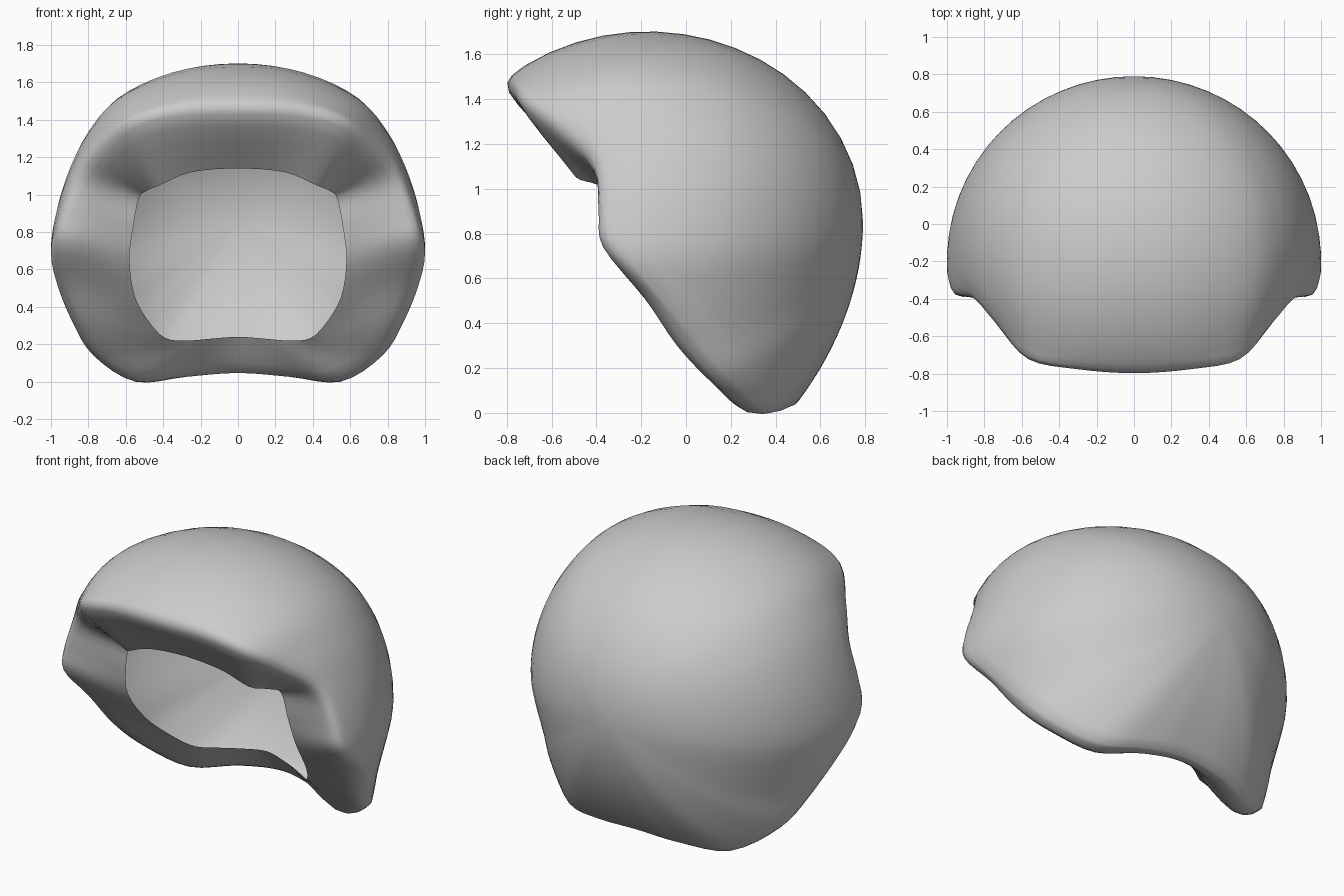
import bpy
import bmesh
import math
from mathutils import Vector

cube = bpy.data.objects.get("Cube")
if cube:
    bpy.data.objects.remove(cube, do_unlink=True)

# Half outlines of the opening, top centre to bottom centre, in hundredths
SHOULDER = [(0, -72, 155), (30, -70, 153), (58, -64, 144), (76, -47, 130),
            (87, -37, 113), (96, -31, 90), (100, -25, 69), (96, -10, 50),
            (88, 6, 31), (78, 20, 15), (56, 36, 1), (28, 47, 3), (0, 50, 5)]
CREST = [(0, -79, 143), (30, -77, 142), (55, -72, 136), (70, -55, 122),
         (80, -41, 108), (89, -39, 90), (92, -37, 74), (87, -19, 52),
         (80, -4, 30), (70, 12, 13), (50, 25, 2), (26, 37, 5), (0, 42, 7)]
LIP = [(0, -52, 114), (25, -52, 112), (42, -49, 105), (49, -40, 102),
       (53, -33, 98), (56, -31, 83), (58, -26, 65), (55, -12, 45),
       (46, 3, 30), (38, 12, 23), (27, 20, 22), (14, 25, 23), (0, 28, 24)]

CENTRE = Vector((0, -0.15, 0.85))
RADII = Vector((0.97, 0.94, 0.84))
BACK = Vector((0, 1, 0))
SHELL_ROWS = 16
STEPS = 4


def catmull(a, b, c, d, t):
    """Smooth point between b and c."""
    return 0.5 * (2 * b + (c - a) * t + (2 * a - 5 * b + 4 * c - d) * t ** 2
                  + (3 * b - a - 3 * c + d) * t ** 3)


def smooth_path(points, before, after):
    pts = [before] + points + [after]
    path = []
    for i in range(1, len(pts) - 2):
        path += [catmull(*pts[i - 1:i + 3], k / STEPS) for k in range(STEPS)]
    return path + [points[-1]]


def smooth_outline(table):
    """Smooth a half outline so that it meets its mirror image evenly."""
    pts = [Vector(p) / 100 for p in table]
    flip = Vector((-1, 1, 1))
    return smooth_path(pts, pts[1] * flip, pts[-2] * flip)


def ellipsoid_radius(d):
    return 1 / math.sqrt(sum((d[i] / RADII[i]) ** 2 for i in range(3)))


def meridian(shoulder, crest, lip):
    """Line from the back of the shell, over the rim and in to the lip."""
    offset = shoulder - CENTRE
    end = offset.normalized()
    ratio = offset.length / ellipsoid_radius(end)
    line = []
    for i in range(1, SHELL_ROWS):
        s = i / SHELL_ROWS
        d = BACK.slerp(end, s)
        line.append(CENTRE + d * ellipsoid_radius(d) * (1 + (ratio - 1) * s ** 2.1))
    rim = smooth_path([shoulder, crest, lip], line[-1], lip + (lip - crest) * 0.5)
    return line + rim


# Half shell with its rolled rim
bm = bmesh.new()
pole = bm.verts.new(CENTRE + BACK * RADII.y)
columns = [[bm.verts.new(p) for p in meridian(*trio)]
           for trio in zip(*map(smooth_outline, (SHOULDER, CREST, LIP)))]
for left, right in zip(columns, columns[1:]):
    bm.faces.new((pole, right[0], left[0]))
    for i in range(len(left) - 1):
        bm.faces.new((left[i], right[i], right[i + 1], left[i + 1]))
bm.normal_update()
bm.faces.ensure_lookup_table()
if bm.faces[0].normal.y < 0:
    bmesh.ops.reverse_faces(bm, faces=bm.faces[:])
mesh = bpy.data.meshes.new("padded_shell")
bm.to_mesh(mesh)
bm.free()

shell = bpy.data.objects.new("padded_shell", mesh)
bpy.context.collection.objects.link(shell)
mirror = shell.modifiers.new("mirror", "MIRROR")
mirror.merge_threshold = 0.001
mesh.polygons.foreach_set("use_smooth", [True] * len(mesh.polygons))

# Plain grey
grey = bpy.data.materials.new("light_grey")
grey.use_nodes = True
colour = (0.6, 0.6, 0.6, 1)
grey.diffuse_color = colour
grey.node_tree.nodes["Principled BSDF"].inputs["Base Color"].default_value = colour
mesh.materials.append(grey)
